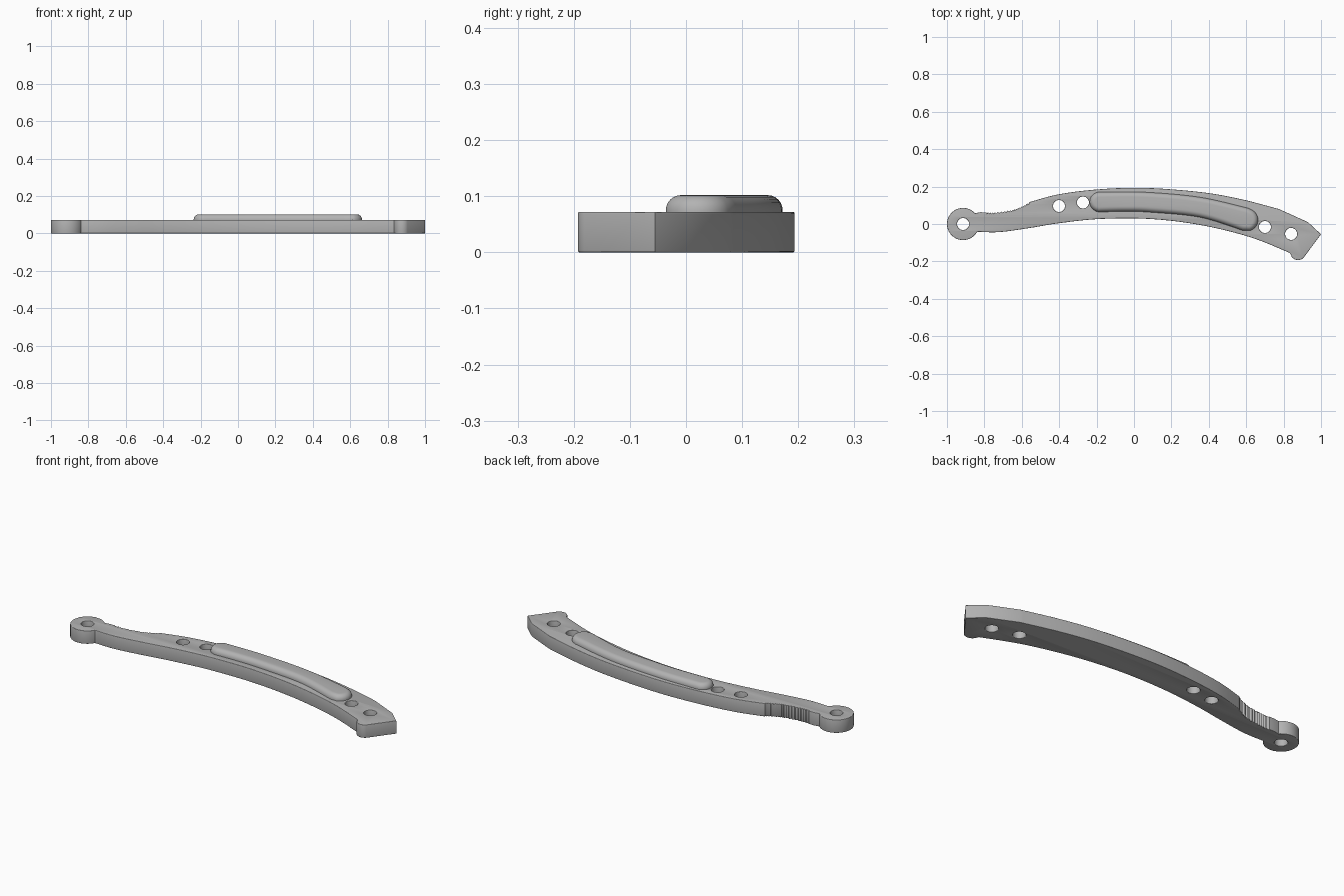
import bpy
from math import sin, cos, radians

cube = bpy.data.objects.get("Cube")
if cube:
    bpy.data.objects.remove(cube, do_unlink=True)

grey = bpy.data.materials.new("satin_grey")
grey.use_nodes = True
colour = (0.45, 0.45, 0.45, 1)
grey.diffuse_color = colour
grey.node_tree.nodes["Principled BSDF"].inputs["Base Color"].default_value = colour


def arc(cx, cy, r, start, end, steps):
    """Points along a circular arc, angles in degrees."""
    angles = [radians(start + (end - start) * i / steps) for i in range(steps + 1)]
    return [(cx + r * cos(a), cy + r * sin(a)) for a in angles]


def smooth(pts, steps=8):
    """Catmull-Rom path through the given points."""
    p = [pts[0]] + pts + [pts[-1]]
    out = []
    for a, b, c, d in zip(p, p[1:], p[2:], p[3:]):
        for i in range(steps):
            t = i / steps
            out.append(tuple(
                0.5 * (2 * b[k] + (c[k] - a[k]) * t
                       + (2 * a[k] - 5 * b[k] + 4 * c[k] - d[k]) * t ** 2
                       + (3 * b[k] - a[k] - 3 * c[k] + d[k]) * t ** 3)
                for k in (0, 1)))
    return out + [pts[-1]]


def plate(name, outlines, bottom, top, bevel, rings):
    """Filled outline with holes, given thickness and rounded rims."""
    curve = bpy.data.curves.new(name, "CURVE")
    curve.dimensions = "2D"
    curve.fill_mode = "BOTH"
    curve.extrude = (top - bottom) / 2 - bevel
    curve.bevel_depth = bevel
    curve.bevel_resolution = rings
    curve.offset = -bevel
    for pts in outlines:
        spline = curve.splines.new("POLY")
        spline.points.add(len(pts) - 1)
        for point, (x, y) in zip(spline.points, pts):
            point.co = (x, y, 0, 1)
        spline.use_cyclic_u = True
    obj = bpy.data.objects.new(name, curve)
    bpy.context.collection.objects.link(obj)
    obj.location.z = (top + bottom) / 2
    bpy.ops.object.select_all(action="DESELECT")
    obj.select_set(True)
    bpy.context.view_layer.objects.active = obj
    bpy.ops.object.convert(target="MESH")
    obj = bpy.context.object
    obj.data.materials.clear()
    obj.data.materials.append(grey)
    bpy.ops.object.mode_set(mode="EDIT")
    bpy.ops.mesh.select_all(action="SELECT")
    bpy.ops.mesh.remove_doubles(threshold=0.0001)
    bpy.ops.mesh.normals_make_consistent(inside=False)
    bpy.ops.object.mode_set(mode="OBJECT")
    bpy.ops.object.shade_smooth_by_angle(angle=radians(32))
    return obj


# Lever outline: pivot eye, inner edge, pointed tip, outer edge, thumb notches
eye = arc(-0.914, 0, 0.086, 42, 330, 40)
inner_edge = smooth([(-0.83, -0.042), (-0.717, -0.043), (-0.556, -0.021),
                     (-0.396, 0.005), (-0.18, 0.027), (0.085, 0.027),
                     (0.353, -0.005), (0.62, -0.07), (0.834, -0.155)])
tip = arc(0.877, -0.152, 0.041, 215, 315, 8) + [(1, -0.055), (0.93, 0.01)]
outer_edge = smooth([(0.775, 0.08), (0.567, 0.134), (0.353, 0.171), (0.06, 0.193),
                     (-0.18, 0.186), (-0.396, 0.16), (-0.556, 0.118)])
grip = smooth([(-0.56, 0.115), (-0.61, 0.09), (-0.66, 0.074),
               (-0.743, 0.063), (-0.79, 0.062)], 10)
notches = [(x, y - 0.007 * (i % 2)) for i, (x, y) in enumerate(grip)]
neck = [(-0.82, 0.063)]
outline = eye + inner_edge + tip + outer_edge + notches + neck

hole_centres = [(-0.914, 0), (-0.401, 0.096), (-0.273, 0.115),
                (0.7, -0.016), (0.84, -0.053)]
holes = [arc(x, y, 0.032, 0, 350, 35) for x, y in hole_centres]
plate("lever_arm", [outline] + holes, 0, 0.072, 0.003, 2)

# Raised pad following the bend of the arm
pad_lower = smooth([(-0.19, 0.064), (-0.05, 0.067), (0.085, 0.063),
                    (0.353, 0.036), (0.58, -0.034)])
pad_right = arc(0.603, 0.022, 0.06, 285, 420, 14)
pad_upper = smooth([(0.61, 0.085), (0.353, 0.143), (0.06, 0.17), (-0.18, 0.171)])
pad_left = arc(-0.184, 0.118, 0.053, 100, 260, 16)
plate("raised_pad", [pad_lower + pad_right + pad_upper + pad_left],
      0.035, 0.102, 0.027, 5)
